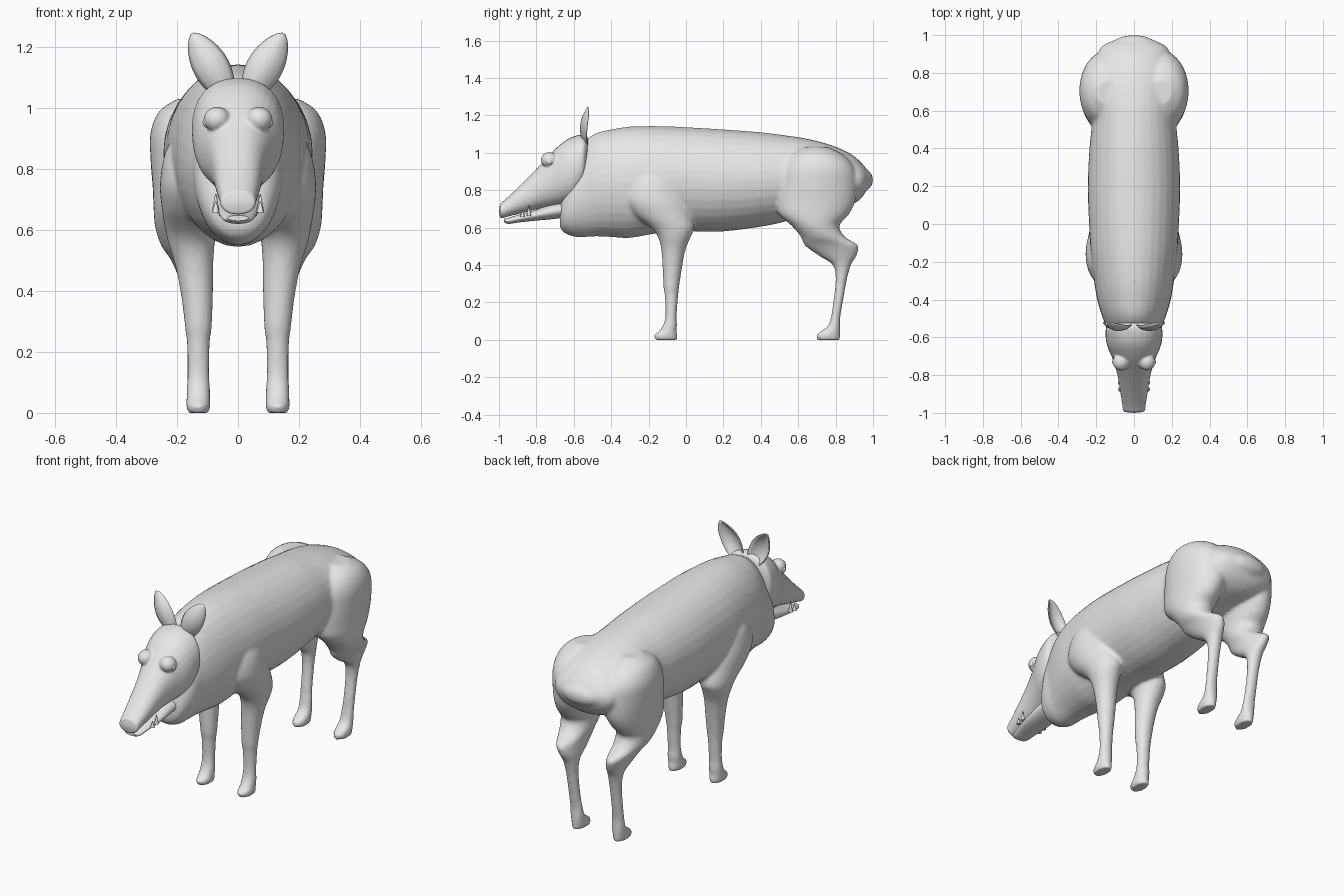
import bpy, bmesh, math
from mathutils import Matrix, Vector

hide = bpy.data.materials.new("grey hide")
hide.diffuse_color = (0.8, 0.8, 0.8, 1)


def smooth_rows(rows, steps=5):
    """Catmull-Rom interpolation of section rows."""
    out = []
    for i in range(len(rows) - 1):
        p0, p1 = rows[max(i - 1, 0)], rows[i]
        p2, p3 = rows[i + 1], rows[min(i + 2, len(rows) - 1)]
        for k in range(steps):
            t = k / steps
            out.append([0.5 * (2 * b + (c - a) * t + (2 * a - 5 * b + 4 * c - d) * t * t
                               + (3 * b - a - 3 * c + d) * t ** 3)
                        for a, b, c, d in zip(p0, p1, p2, p3)])
    return out + [list(rows[-1])]


def loft(bm, rows, axis, side=1, sides=32, power=1.0):
    """Rows are (position, low, high, centre x, half width) along y or z."""
    rings = []
    for pos, lo, hi, cx, rx in smooth_rows(rows):
        ring = []
        for k in range(sides):
            a = 2 * math.pi * k / sides
            c, s = math.cos(a), math.sin(a)
            c = math.copysign(abs(c) ** power, c)
            s = math.copysign(abs(s) ** power, s)
            x = side * (cx + rx * c)
            v = (lo + hi) / 2 + (hi - lo) / 2 * s
            ring.append(bm.verts.new((x, pos, v) if axis == 'y' else (x, v, pos)))
        rings.append(ring)
    for a, b in zip(rings, rings[1:]):
        for k in range(sides):
            n = (k + 1) % sides
            bm.faces.new((a[k], a[n], b[n], b[k]))
    bm.faces.new(rings[0])
    bm.faces.new(rings[-1])


def ball(bm, centre, radii, seg=24):
    m = Matrix.Translation(centre) @ Matrix.Diagonal((*radii, 1))
    bmesh.ops.create_uvsphere(bm, u_segments=seg, v_segments=seg // 2, radius=1, matrix=m)


def finish(bm, name, angle=50):
    bmesh.ops.recalc_face_normals(bm, faces=bm.faces[:])
    me = bpy.data.meshes.new(name)
    bm.to_mesh(me)
    bm.free()
    me.materials.append(hide)
    ob = bpy.data.objects.new(name, me)
    bpy.context.collection.objects.link(ob)
    bpy.ops.object.select_all(action='DESELECT')
    ob.select_set(True)
    bpy.context.view_layer.objects.active = ob
    bpy.ops.object.shade_smooth_by_angle(angle=math.radians(angle))
    return ob


def blend(ob, voxel, repeats):
    """Fuse overlapping volumes into one skin."""
    m = ob.modifiers.new("fuse", 'REMESH')
    m.mode = 'VOXEL'
    m.voxel_size = voxel
    m.use_smooth_shade = True
    s = ob.modifiers.new("soften", 'SMOOTH')
    s.factor = 0.5
    s.iterations = repeats


# torso, from chest to rump
bm = bmesh.new()
loft(bm, [(-0.675, 0.61, 0.72, 0, 0.05), (-0.655, 0.575, 0.80, 0, 0.10),
          (-0.60, 0.552, 0.95, 0, 0.135), (-0.54, 0.55, 1.06, 0, 0.15),
          (-0.48, 0.553, 1.105, 0, 0.172), (-0.40, 0.55, 1.125, 0, 0.195),
          (-0.30, 0.545, 1.14, 0, 0.212), (-0.15, 0.57, 1.143, 0, 0.23),
          (0.0, 0.58, 1.137, 0, 0.238), (0.2, 0.58, 1.125, 0, 0.245),
          (0.4, 0.605, 1.11, 0, 0.236), (0.52, 0.63, 1.095, 0, 0.225),
          (0.65, 0.67, 1.075, 0, 0.225), (0.78, 0.70, 1.04, 0, 0.225),
          (0.88, 0.72, 0.995, 0, 0.20), (0.94, 0.76, 0.945, 0, 0.17),
          (0.975, 0.82, 0.90, 0, 0.10)], 'y')
# broad tail root
ball(bm, (0, 0.955, 0.855), (0.11, 0.045, 0.055))
for side in (-1, 1):
    # front leg with shoulder and hoof
    loft(bm, [(0.92, -0.25, -0.12, 0.14, 0.06), (0.85, -0.31, -0.05, 0.14, 0.10),
              (0.75, -0.33, 0.0, 0.148, 0.108), (0.67, -0.28, 0.03, 0.15, 0.10),
              (0.60, -0.19, 0.045, 0.153, 0.085), (0.55, -0.15, 0.025, 0.152, 0.075),
              (0.48, -0.132, -0.003, 0.143, 0.062), (0.38, -0.125, -0.022, 0.134, 0.052),
              (0.28, -0.12, -0.037, 0.13, 0.044), (0.23, -0.113, -0.042, 0.13, 0.038),
              (0.13, -0.11, -0.05, 0.13, 0.036), (0.08, -0.122, -0.048, 0.13, 0.039),
              (0.045, -0.145, -0.05, 0.13, 0.039), (0.025, -0.172, -0.046, 0.13, 0.04),
              (0.0, -0.165, -0.046, 0.13, 0.036)], 'z', side)
    # hind leg with haunch, hock and hoof
    loft(bm, [(1.03, 0.63, 0.76, 0.14, 0.06), (0.99, 0.56, 0.84, 0.15, 0.108),
              (0.92, 0.51, 0.90, 0.15, 0.137), (0.83, 0.49, 0.915, 0.15, 0.137),
              (0.74, 0.485, 0.905, 0.16, 0.12), (0.67, 0.50, 0.87, 0.17, 0.107),
              (0.61, 0.565, 0.82, 0.175, 0.097), (0.55, 0.615, 0.85, 0.17, 0.083),
              (0.505, 0.635, 0.92, 0.16, 0.062), (0.45, 0.71, 0.912, 0.147, 0.05),
              (0.40, 0.785, 0.882, 0.14, 0.041), (0.32, 0.80, 0.86, 0.137, 0.034),
              (0.2, 0.787, 0.838, 0.135, 0.033), (0.12, 0.775, 0.825, 0.132, 0.036),
              (0.07, 0.755, 0.826, 0.13, 0.038), (0.03, 0.70, 0.825, 0.13, 0.04),
              (0.0, 0.70, 0.823, 0.13, 0.036)], 'z', side)
blend(finish(bm, "body_and_legs"), 0.01, 5)

# head with long snout, brows and nose disc
bm = bmesh.new()
loft(bm, [(-0.525, 0.86, 1.085, 0, 0.10), (-0.55, 0.80, 1.098, 0, 0.146),
          (-0.60, 0.74, 1.088, 0, 0.15), (-0.65, 0.725, 1.062, 0, 0.14),
          (-0.71, 0.715, 1.01, 0, 0.115), (-0.77, 0.705, 0.945, 0, 0.095),
          (-0.83, 0.69, 0.882, 0, 0.082), (-0.89, 0.675, 0.822, 0, 0.073),
          (-0.95, 0.66, 0.765, 0, 0.063), (-0.985, 0.65, 0.735, 0, 0.058),
          (-0.995, 0.655, 0.728, 0, 0.053)], 'y', power=0.9)
ball(bm, (0, -0.984, 0.69), (0.06, 0.016, 0.038))
for side in (-1, 1):
    ball(bm, (side * 0.069, -0.73, 0.962), (0.044, 0.046, 0.042))
blend(finish(bm, "head"), 0.006, 3)

# lower jaw
bm = bmesh.new()
loft(bm, [(-0.64, 0.655, 0.74, 0, 0.075), (-0.72, 0.645, 0.725, 0, 0.076),
          (-0.82, 0.636, 0.69, 0, 0.07), (-0.90, 0.627, 0.668, 0, 0.058),
          (-0.95, 0.62, 0.653, 0, 0.048), (-0.972, 0.63, 0.648, 0, 0.034)], 'y')
finish(bm, "lower_jaw")

for side, tag in ((-1, "left"), (1, "right")):
    # eye
    bm = bmesh.new()
    ball(bm, (side * 0.1, -0.73, 0.953), (0.016, 0.018, 0.018), 16)
    finish(bm, tag + "_eye")

    # tusk
    bm = bmesh.new()
    for y, z, h in ((-0.84, 0.69, 0.055), (-0.875, 0.675, 0.035)):
        bmesh.ops.create_cone(bm, cap_ends=True, segments=12, radius1=0.012, radius2=0.002,
                              depth=h, matrix=Matrix.Translation((side * 0.073, y, z)))
    finish(bm, tag + "_tusks")

    # leaf-shaped cupped ear
    bm = bmesh.new()
    base, tip = Vector((0.042, -0.55, 1.055)), Vector((0.15, -0.525, 1.243))
    across = Vector((0.85, 0.05, -0.52))
    grid = []
    for i in range(17):
        t = i / 16
        half = 0.058 * math.sin(math.pi * (0.14 + 0.86 * t)) ** 0.6 if t < 1 else 0.004
        row = []
        for j in range(9):
            s = j / 4 - 1
            p = base.lerp(tip, t) + across * (half * s)
            p.y += 0.03 * s * s * half / 0.058 - 0.025 * math.sin(math.pi * t)
            row.append(bm.verts.new((side * p.x, p.y, p.z)))
        grid.append(row)
    for a, b in zip(grid, grid[1:]):
        for j in range(8):
            bm.faces.new((a[j], a[j + 1], b[j + 1], b[j]))
    ear = finish(bm, tag + "_ear")
    thick = ear.modifiers.new("thickness", 'SOLIDIFY')
    thick.thickness = 0.006
    thick.offset = 0
